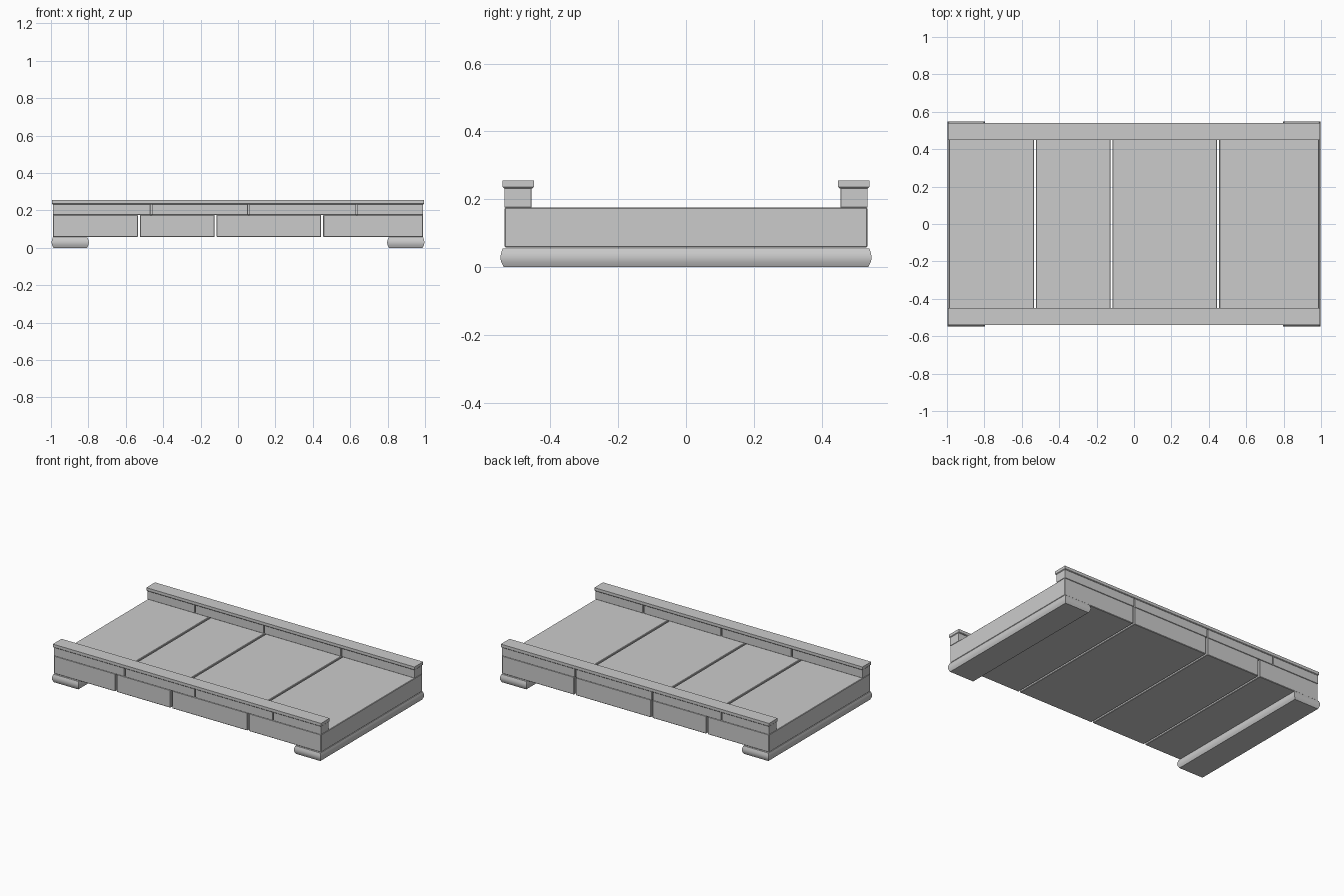
import bpy, bmesh

if "Cube" in bpy.data.objects:
    bpy.data.objects.remove(bpy.data.objects["Cube"])


def loft(name, rings, smooth=False):
    """Closed solid through rectangular rings (x0, x1, y0, y1, z), bottom to top."""
    bm = bmesh.new()
    loops = [[bm.verts.new(p) for p in ((a, c, z), (b, c, z), (b, d, z), (a, d, z))]
             for a, b, c, d, z in rings]
    for lo, hi in zip(loops, loops[1:]):
        for i in range(4):
            j = (i + 1) % 4
            bm.faces.new((lo[i], lo[j], hi[j], hi[i]))
    bm.faces.new(loops[0][::-1])
    bm.faces.new(loops[-1])
    mesh = bpy.data.meshes.new(name)
    bm.to_mesh(mesh)
    bm.free()
    ob = bpy.data.objects.new(name, mesh)
    bpy.context.collection.objects.link(ob)
    if smooth:
        bpy.context.view_layer.objects.active = ob
        ob.select_set(True)
        bpy.ops.object.shade_smooth_by_angle(angle=0.7)
        ob.select_set(False)
    return ob


def block(name, x0, x1, y0, y1, z0, z1, bevel=0.0):
    ob = loft(name, [(x0, x1, y0, y1, z0), (x0, x1, y0, y1, z1)])
    if bevel:
        m = ob.modifiers.new("edge", 'BEVEL')
        m.width = bevel
        m.segments = 1
    return ob


def row(name, joints, gap, y0, y1, z0, z1, bevel):
    """Row of stones along x, split at the joints."""
    starts = [-0.99] + [j + gap / 2 for j in joints]
    ends = [j - gap / 2 for j in joints] + [0.99]
    for i, (a, b) in enumerate(zip(starts, ends)):
        block(f"{name}_{i + 1}", a, b, y0, y1, z0, z1, bevel)


# Bulging support beams under both ends
PROFILE = [(0.010, 0.0), (0.003, 0.014), (0.0, 0.027), (0.002, 0.040), (0.007, 0.055)]
for name, x0, x1 in (("left_support", -0.997, -0.797), ("right_support", 0.797, 0.997)):
    loft(name, [(x0 + i, x1 - i, -0.548 + i, 0.548 - i, z) for i, z in PROFILE], True)

# Deck slabs
row("deck_slab", [-0.53, -0.12, 0.45], 0.011, -0.535, 0.535, 0.057, 0.176, 0.003)

# Parapets: a row of stones with a continuous coping on each side
for side, s, joints in (("front", -1, [-0.465, 0.057, 0.635]),
                        ("back", 1, [-0.638, -0.126, 0.445])):
    ya, yb = sorted((s * 0.456, s * 0.536))
    row(side + "_parapet_stone", joints, 0.008, ya, yb, 0.176, 0.234, 0.001)
    ya, yb = sorted((s * 0.449, s * 0.541))
    loft(side + "_coping", [(-0.99, 0.99, ya + 0.004, yb - 0.004, 0.232),
                            (-0.994, 0.994, ya, yb, 0.236),
                            (-0.994, 0.994, ya, yb, 0.255)])
